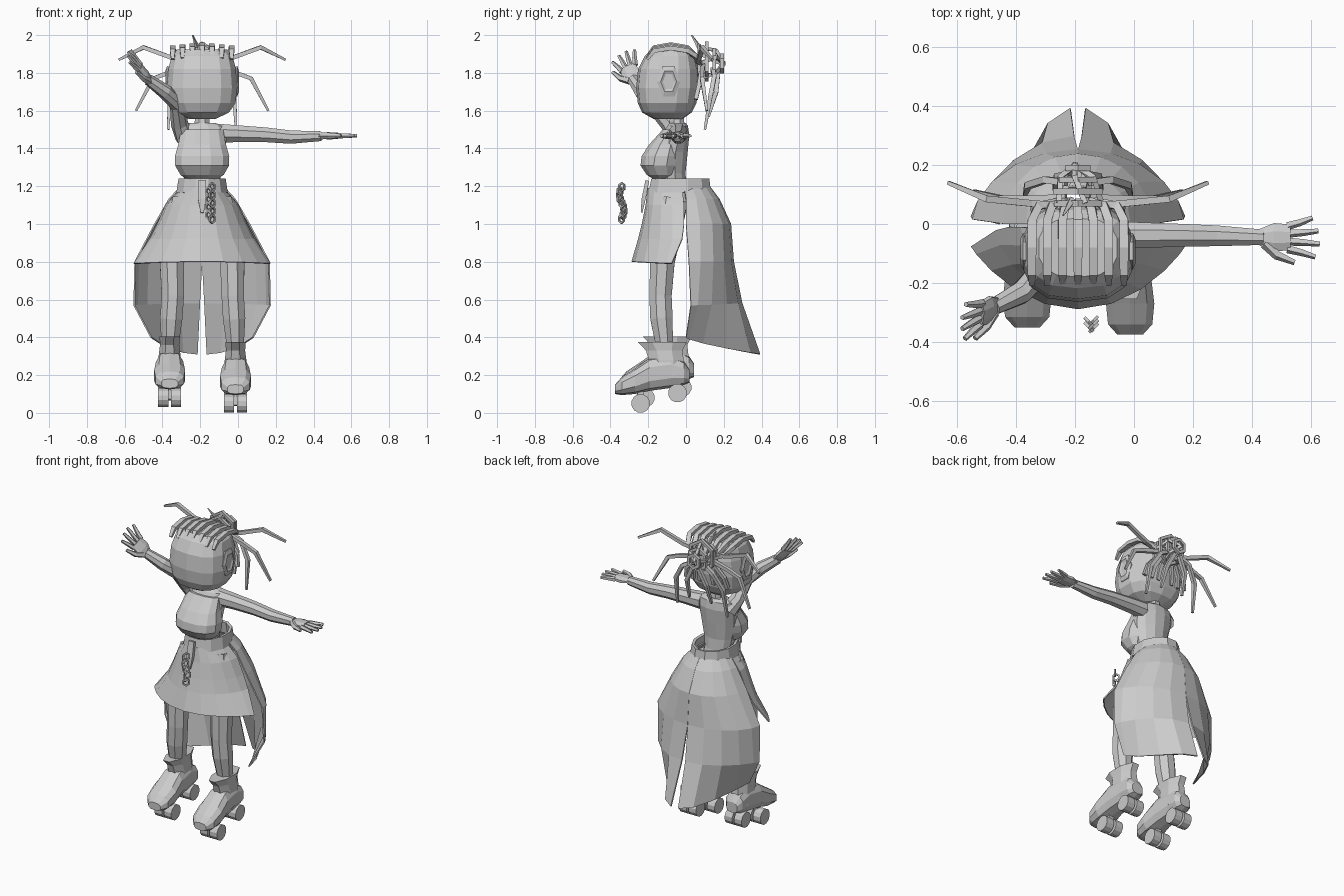
import bpy, bmesh, math
from mathutils import Vector as V

old = bpy.data.objects.get("Cube")
if old:
    bpy.data.objects.remove(old)

grey = bpy.data.materials.new("plain grey")
grey.use_nodes = True
grey.diffuse_color = (0.6, 0.6, 0.6, 1)
grey.node_tree.nodes["Principled BSDF"].inputs["Base Color"].default_value = (0.6, 0.6, 0.6, 1)

CX = -0.19  # centre line of the body
X, Y, Z = V((1, 0, 0)), V((0, 1, 0)), V((0, 0, 1))


def skin(name, rings, closed=True, caps=True, thick=0):
    """Join rows of points with quads, optionally capped or thickened."""
    bm = bmesh.new()
    rows = [[bm.verts.new(p) for p in r] for r in rings]
    n = len(rows[0])
    for a, b in zip(rows, rows[1:]):
        for i in range(n if closed else n - 1):
            j = (i + 1) % n
            bm.faces.new((a[i], a[j], b[j], b[i]))
    if caps and closed:
        bm.faces.new(rows[0][::-1])
        bm.faces.new(rows[-1])
    bmesh.ops.recalc_face_normals(bm, faces=bm.faces)
    me = bpy.data.meshes.new(name)
    bm.to_mesh(me)
    bm.free()
    me.materials.append(grey)
    ob = bpy.data.objects.new(name, me)
    bpy.context.scene.collection.objects.link(ob)
    if thick:
        mod = ob.modifiers.new("thickness", 'SOLIDIFY')
        mod.thickness = thick
        mod.offset = 0


def ring(c, ru, rv, u=X, v=Y, n=12, p=1.0):
    pts = []
    for i in range(n):
        a = math.tau * (i + 0.5) / n
        s, t = [math.copysign(abs(k) ** p, k) for k in (math.cos(a), math.sin(a))]
        pts.append(V(c) + u * (ru * s) + v * (rv * t))
    return pts


def stack(name, levels, x=CX, n=12, p=1.0, **kw):
    """Horizontal rings given as z, half width, front y, back y."""
    skin(name, [ring((x, (f + b) / 2, z), w, (b - f) / 2, n=n, p=p) for z, w, f, b in levels], **kw)


def tube(name, path, radii, n=6, up=Z, flat=1.0):
    path = [V(p) for p in path]
    rings = []
    for i, p in enumerate(path):
        d = path[min(i + 1, len(path) - 1)] - path[max(i - 1, 0)]
        u = up.cross(d)
        if u.length < 0.2 * d.length:
            u = X.cross(d)
        u.normalize()
        r = radii[i] if isinstance(radii, (list, tuple)) else radii
        rings.append(ring(p, r, r * flat, u, d.cross(u).normalized(), n))
    skin(name, rings)


def coil(name, c, r, u, thin):
    """Six-sided loop of square section standing in the plane of u and z."""
    c = V(c)
    loop = ring(c, r, r * 1.1, u, Z, 6)
    skin(name, [[p + (p - c).normalized() * (thin * math.cos(a)) + u.cross(Z) * (thin * math.sin(a))
                 for a in (0.8, 2.4, 3.9, 5.5)] for p in loop + loop[:1]], caps=False)


# Head, neck and ears
stack("head", [(1.555, .07, -.17, -.02), (1.59, .145, -.232, .03), (1.64, .18, -.255, .055),
               (1.72, .19, -.264, .07), (1.82, .182, -.254, .068), (1.89, .165, -.218, .05),
               (1.925, .135, -.18, .02)], n=14, p=.75)
stack("neck", [(1.48, .05, -.1, 0), (1.58, .038, -.085, -.01)], n=8)
for side, label in ((1, "left"), (-1, "right")):
    skin(label + "_ear", [ring((CX + side * x, -.092, 1.755), r * 1.5, r, Z, Y, 6)
                          for x, r in ((.15, .056), (.186, .062), (.195, .042), (.188, .03))])

# Cornrows running back to the bun
for k in range(-3, 4):
    x = CX + k * .052
    drop = abs(k) * .006
    tube("cornrow", [(x, -.205, 1.89 - drop), (x, -.17, 1.935 - drop), (x, -.08, 1.95 - drop),
                     (x, .01, 1.935 - drop), (CX + k * .045, .06, 1.88), (CX + k * .02, .08, 1.84)],
         [.012, .02, .021, .021, .02, .014], n=4, flat=.8)
    if k:
        tube("nape_braid", [(CX + k * .05, .052, 1.66), (CX + k * .045, .068, 1.73),
                            (CX + k * .025, .08, 1.8)], .015, n=4, up=Y)

# Bun made of coiled braids
for r, y, z in ((.085, .07, 1.85), (.088, .11, 1.86), (.065, .15, 1.85), (.04, .19, 1.85)):
    coil("bun_coil", (CX, y, z), r, X, .014)
for a in range(5):
    t = a * math.tau / 5
    tube("bun_strand", [(CX + .08 * math.cos(t), .07, 1.85 + .09 * math.sin(t)),
                        (CX + .06 * math.cos(t + .5), .16, 1.85 + .07 * math.sin(t + .5)),
                        (CX - .01, .2, 1.85)], .013, n=4)
tube("bun_tip", [(CX - .02, .08, 1.92), (CX - .05, .03, 2.0)], [.015, .004], n=4)

# Loose braids, mirrored
for s, label in ((1, "left"), (-1, "right")):
    for part, pts in {
        "upper": [(.05, .06, 1.86), (.16, .07, 1.88), (.31, .085, 1.935), (.44, .14, 1.87)],
        "middle": [(.04, .09, 1.84), (.18, .085, 1.8), (.26, .085, 1.77), (.35, .11, 1.6)],
        "lower": [(.04, .14, 1.82), (.11, .15, 1.78), (.17, .13, 1.68), (.18, .1, 1.5)],
        "back": [(.02, .17, 1.8), (.07, .16, 1.7), (.08, .12, 1.57)],
    }.items():
        tube(f"{label}_{part}_braid", [(CX + s * x, y, z) for x, y, z in pts],
             [.016] * (len(pts) - 1) + [.009], n=4, up=Y)

# Torso and bust
stack("torso", [(1.1, .11, -.16, .03), (1.2, .092, -.15, .005), (1.27, .105, -.16, 0),
                (1.38, .125, -.17, .012), (1.47, .135, -.13, .02), (1.52, .125, -.1, .012),
                (1.535, .07, -.09, 0)])
stack("bust", [(1.235, .08, -.17, -.07), (1.26, .118, -.21, -.04), (1.31, .147, -.244, -.03),
               (1.36, .148, -.238, -.02), (1.42, .13, -.198, -.02), (1.5, .115, -.125, -.02)], p=.85)


# Arms and hands
def hand(label, wrist, d, normal, thumb):
    d, normal = d.normalized(), normal.normalized()
    s = normal.cross(d).normalized()
    w = V(wrist)
    tube(label + "_palm", [w, w + d * .05, w + d * .105], [.03, .052, .047], up=normal, flat=.4, n=8)
    for k in range(4):
        o = (k - 1.5) * .026
        base = w + d * .095 + s * o
        size = (.095, .11, .105, .085)[k]
        tube(f"{label}_finger", [base, base + d * size * .5 + s * o * .3, base + d * size + s * o * .7],
             [.015, .013, .009], n=5, up=normal)
    tube(label + "_thumb", [w + d * .02 + s * thumb * .02, w + d * .06 + s * thumb * .06,
                            w + d * .12 + s * thumb * .085], [.02, .017, .01], n=5, up=normal)


tube("left_arm", [(-.1, -.04, 1.48), (0, -.038, 1.478), (.15, -.038, 1.472), (.28, -.04, 1.46),
                  (.44, -.045, 1.465)], [.054, .048, .042, .038, .028], n=8)
hand("left", (.425, -.045, 1.467), X, Z, -1)
tube("right_arm", [(-.28, -.045, 1.46), (-.31, -.09, 1.53), (-.32, -.17, 1.63), (-.385, -.235, 1.7),
                   (-.475, -.28, 1.765)], [.054, .046, .042, .04, .03], n=8)
hand("right", (-.46, -.275, 1.752), V((-.09, -.045, .11)), V((.75, -.3, .5)), 1)

# Skirt: belt, front apron and split back train
stack("waistband", [(1.165, .132, -.195, .13), (1.24, .12, -.18, .12)], caps=False, thick=.018)


def panel(name, rows, angles, side=1):
    """Curved sheet; rows give middle z, edge z, half width, middle y, edge y, gap, pointedness."""
    grid = []
    for z0, z1, w, mid, edge, gap, k in rows:
        row = []
        for a in angles:
            s, c = math.sin(math.radians(a)), max(0, math.cos(math.radians(a)))
            row.append(V((CX + side * (gap + (w - gap) * s), edge + (mid - edge) * c ** k,
                          z0 + (z1 - z0) * s * s)))
        grid.append(row)
    skin(name, grid, closed=False, thick=.008)


panel("front_apron", [(1.19, 1.19, .11, -.2, -.02, 0, 1), (1.1, 1.1, .19, -.21, -.01, 0, 1),
                      (1.0, 1.0, .235, -.23, -.01, 0, 1.1), (.92, .92, .275, -.25, -.02, 0, 1.3),
                      (.8, .79, .36, -.285, -.075, 0, 1.8)], range(-90, 91, 18))
for s, label in ((1, "left"), (-1, "right")):
    panel(label + "_train", [(1.19, 1.19, .12, .13, -.01, 0, 1), (1.13, 1.13, .175, .175, 0, 0, 1),
                             (1.0, 1.0, .25, .235, 0, 0, 1), (.8, .8, .355, .25, .015, 0, 1.15),
                             (.58, .57, .36, .295, .025, .012, 1.7), (.31, .4, .27, .39, 0, .025, 2.8)],
          range(0, 91, 18), s)

# Legs and roller boots; the right foot is lifted a little
for label, hip, thigh, knee, x, dy, dz in (("left", -.11, -.03, -.028, -.013, 0, 0),
                                           ("right", -.27, -.35, -.345, -.362, .025, .03)):
    tube(label + "_leg", [(hip, -.07, 1.12), ((hip + thigh) / 2, -.1, .97), (thigh, -.125, .8),
                          (knee, -.135, .62), ((knee + x) / 2, -.13, .5), (x, -.11, .32)],
         [.085, .082, .07, .064, .064, .045], n=8, up=Y)

    def at(y, z, dx=0):
        return (x + dx, y + dy, z + dz)

    skin(label + "_boot_foot", [ring(at(y, z), rx, rz, X, Z, 10, .75) for y, z, rx, rz in (
        (-.375, .125, .045, .025), (-.34, .142, .078, .048), (-.27, .168, .085, .068), (-.19, .205, .075, .088),
        (-.08, .22, .065, .088), (-.01, .21, .062, .062), (.018, .195, .04, .035))])
    skin(label + "_boot_shaft", [ring(at(y, z), rx, ry, n=8) for y, z, rx, ry in (
        (-.1, .19, .068, .105), (-.105, .28, .062, .1), (-.115, .33, .055, .105), (-.125, .375, .058, .14))])
    for y, z in ((-.24, .05), (-.045, .105)):
        tube(label + "_axle", [at(y, z, -.06), at(y, z, .06)], .014, n=6)
        tube(label + "_truck", [at(y, z), at(y, z + .07)], .025, n=4, up=Y)
        for o in (-.034, .034):
            skin(label + "_wheel", [ring(at(y, z, o + e), .05, .05, Y, Z, 12) for e in (-.027, .027)])

# Pouch and hanging chain
tube("pouch", [(-.19, -.205, 1.23), (-.19, -.225, 1.13), (-.19, -.235, 1.06)], [.028, .03, .012],
     n=4, up=Y, flat=.5)
for i in range(9):
    coil("chain_link", (-.145 + .008 * (-1) ** i, -.34 - .012 * math.sin(i * .8), 1.195 - i * .021), .02,
         (X + Y * (-1) ** i).normalized(), .007)
